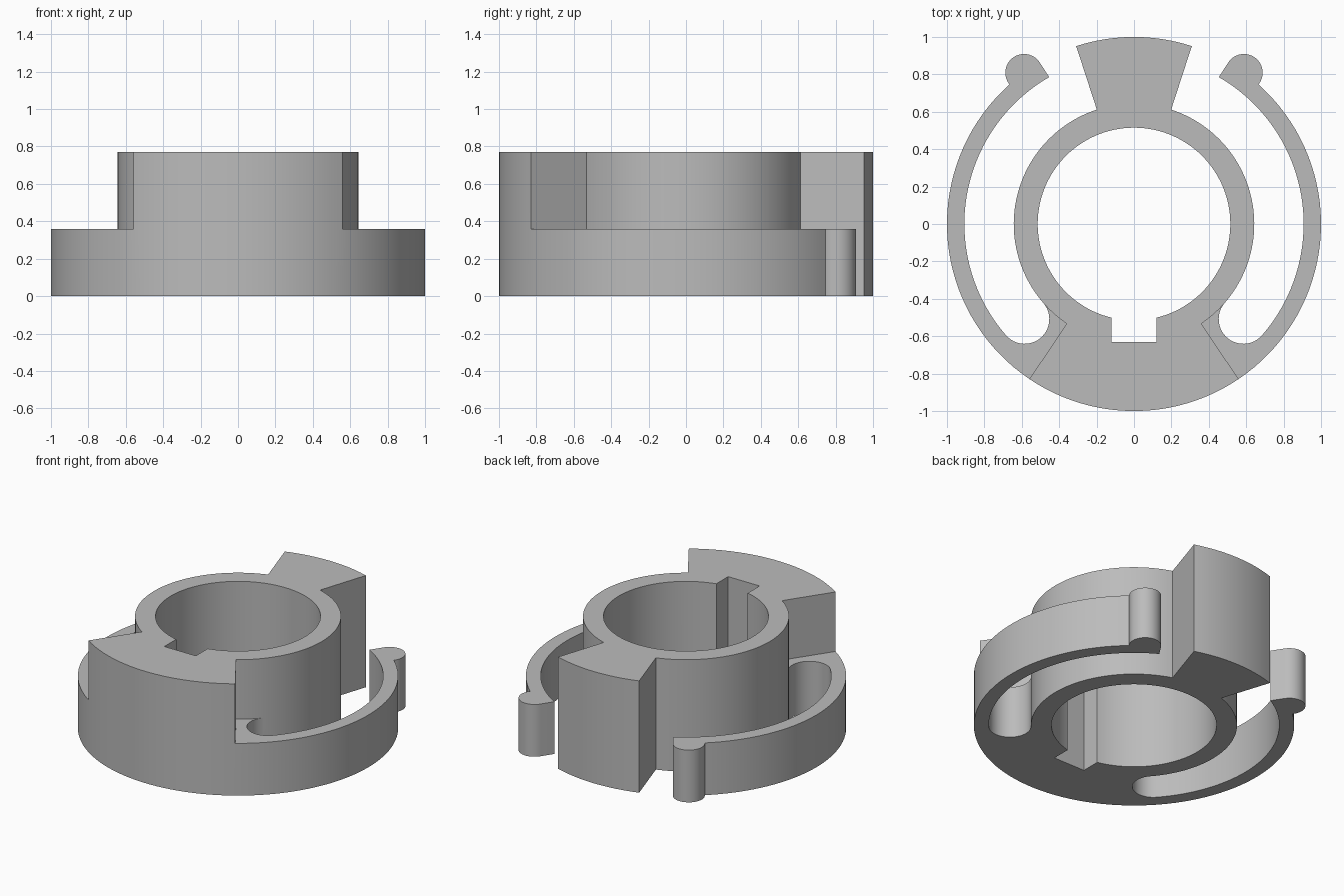
import bpy, bmesh
from math import radians, cos, sin, asin, degrees, ceil
from mathutils import Vector

cube = bpy.data.objects.get("Cube")
if cube:
    bpy.data.objects.remove(cube, do_unlink=True)

HEIGHT, ARM_HEIGHT = 0.77, 0.36
HUB, BORE, RIM, ARM_IN = 0.643, 0.515, 1.0, 0.907

grey = bpy.data.materials.new("plain grey")
grey.use_nodes = True
grey.diffuse_color = (0.5, 0.5, 0.5, 1)
grey.node_tree.nodes["Principled BSDF"].inputs["Base Color"].default_value = (0.5, 0.5, 0.5, 1)


def polar(r, angle, centre=(0, 0)):
    a = radians(angle)
    return Vector((centre[0] + r * cos(a), centre[1] + r * sin(a)))


def arc(r, start, end, centre=(0, 0), step=3):
    n = max(2, ceil(abs(end - start) / step))
    return [polar(r, start + (end - start) * i / n, centre) for i in range(n + 1)]


def extrude(name, outline, z0, z1):
    """Solid prism from a flat outline."""
    bm = bmesh.new()
    base = bm.faces.new([bm.verts.new((p[0], p[1], z0)) for p in outline])
    top = bmesh.ops.extrude_face_region(bm, geom=[base])["geom"]
    bmesh.ops.translate(bm, vec=(0, 0, z1 - z0),
                        verts=[v for v in top if isinstance(v, bmesh.types.BMVert)])
    bmesh.ops.recalc_face_normals(bm, faces=bm.faces)
    mesh = bpy.data.meshes.new(name)
    bm.to_mesh(mesh)
    bm.free()
    mesh.materials.append(grey)
    obj = bpy.data.objects.new(name, mesh)
    bpy.context.collection.objects.link(obj)
    return obj


def combine(target, other, operation):
    mod = target.modifiers.new(operation.lower(), "BOOLEAN")
    mod.operation, mod.solver, mod.object = operation, "EXACT", other
    bpy.context.view_layer.objects.active = target
    bpy.ops.object.modifier_apply(modifier=mod.name)
    bpy.data.objects.remove(other, do_unlink=True)


# Tall hub with the wide front wedge and the narrow back tab
hub_outline = (arc(RIM, -124, -56) + arc(HUB, -56, 72) +
               arc(RIM, 72, 108) + arc(HUB, 108, 236))
hub = extrude("clamp_hub", hub_outline, 0, HEIGHT)

# Low curved spring arm: rim, round tip, inner edge, round slot end, root in the hub
TIP, TIP_R, SLOT, ROOT = 54, 0.1, -41, -60
half = degrees(2 * asin(TIP_R / 2))
slot_mid, slot_r = (ARM_IN + HUB) / 2, (ARM_IN - HUB) / 2
arm_outline = (arc(RIM, -56, TIP - half) +
               arc(TIP_R, TIP - 90 - half / 2, TIP + 90 + half / 2, polar(RIM, TIP), 8)[1:] +
               arc(ARM_IN, 60, SLOT) +
               arc(slot_r, SLOT, SLOT - 180, polar(slot_mid, SLOT), 8)[1:] +
               [polar(0.6, SLOT), polar(0.6, ROOT), polar(0.95, ROOT)])
for side, name in ((1, "left_arm"), (-1, "right_arm")):
    arm = extrude(name, [(side * p.x, p.y) for p in arm_outline], 0, ARM_HEIGHT)
    combine(hub, arm, "UNION")

# Bore with a square keyway at the front
KEY = 0.12
key_angle = degrees(asin(KEY / BORE))
bore_outline = (arc(BORE, -90 + key_angle, 270 - key_angle) +
                [Vector((-KEY, -0.63)), Vector((KEY, -0.63))])
combine(hub, extrude("bore_cutter", bore_outline, -0.1, HEIGHT + 0.1), "DIFFERENCE")

# Smooth curved walls, crisp edges
bpy.ops.object.select_all(action="DESELECT")
hub.select_set(True)
bpy.context.view_layer.objects.active = hub
bpy.ops.object.shade_smooth_by_angle(angle=radians(25))
